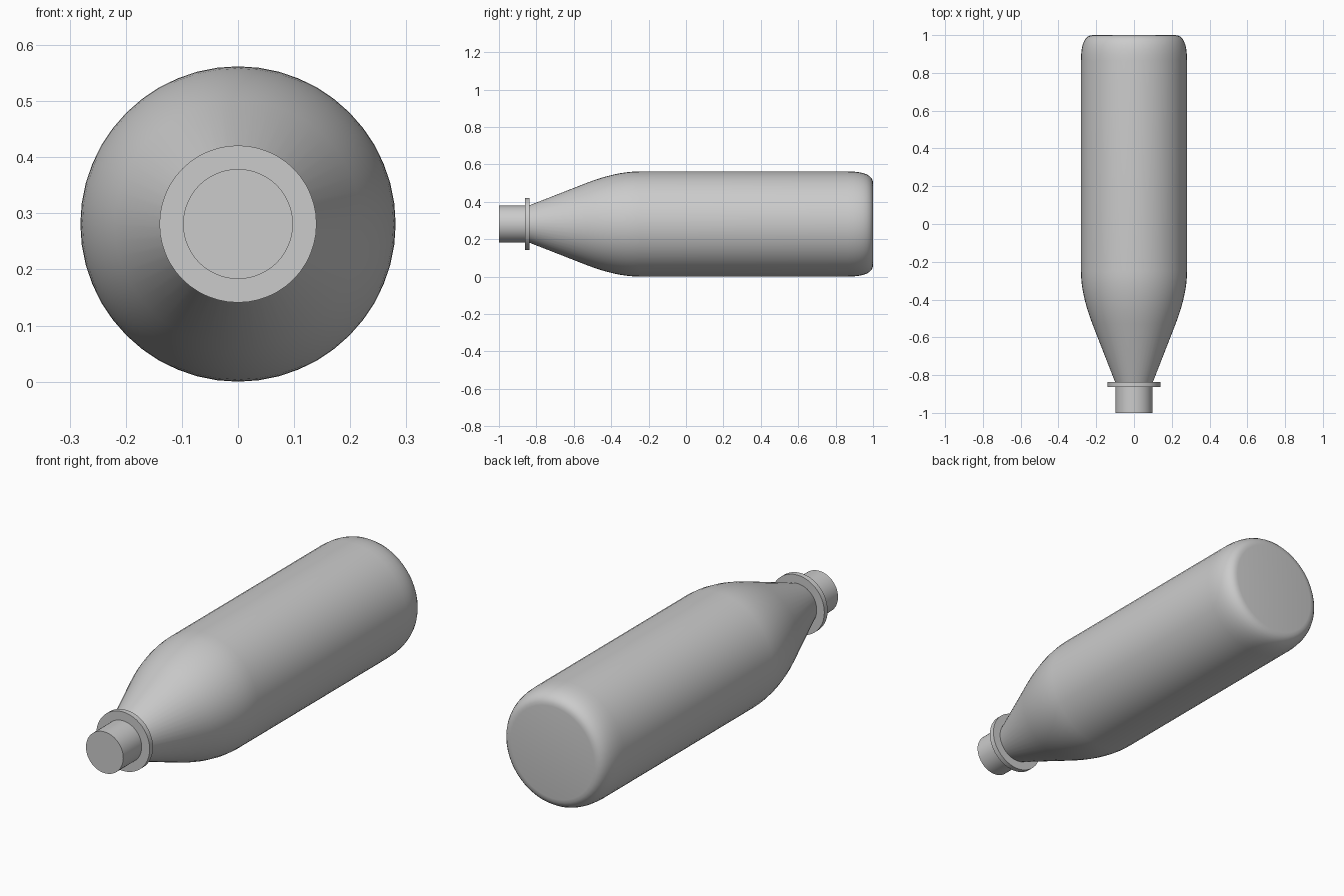
import bpy, bmesh, math

if "Cube" in bpy.data.objects:
    bpy.data.objects.remove(bpy.data.objects["Cube"])

SIDES = 48
R = 0.281  # body radius, also the height of the axis


def curve(a, c, b, n):
    """Points on a quadratic curve from a to b, pulled toward c."""
    return [tuple((1 - t) ** 2 * p + 2 * t * (1 - t) * q + t * t * s
                  for p, q, s in zip(a, c, b))
            for t in (i / n for i in range(n + 1))]


def lathe(name, profile):
    """Spin (y, radius) points around the long axis and cap both ends."""
    bm = bmesh.new()
    rings = []
    for y, r in profile:
        rings.append([bm.verts.new((r * math.sin(a), y, R + r * math.cos(a)))
                      for a in (2 * math.pi * i / SIDES for i in range(SIDES))])
    for lo, hi in zip(rings, rings[1:]):
        for i in range(SIDES):
            j = (i + 1) % SIDES
            bm.faces.new((lo[i], lo[j], hi[j], hi[i]))
    bm.faces.new(rings[0])
    bm.faces.new(rings[-1])
    bmesh.ops.recalc_face_normals(bm, faces=bm.faces)
    mesh = bpy.data.meshes.new(name)
    bm.to_mesh(mesh)
    bm.free()
    obj = bpy.data.objects.new(name, mesh)
    bpy.context.collection.objects.link(obj)
    bpy.ops.object.select_all(action='DESELECT')
    obj.select_set(True)
    bpy.context.view_layer.objects.active = obj
    bpy.ops.object.shade_smooth_by_angle(angle=math.radians(30))
    return obj


# Mouth, collar, cone, shoulder, body and rounded base in one profile
shoulder = curve((-0.53, 0.22), (-0.371, R), (-0.25, R), 8)
base = curve((0.865, R), (1.0, R), (1.0, 0.218), 8)
collar = [(-0.862, 0.098), (-0.862, 0.14), (-0.837, 0.14), (-0.837, 0.1)]
lathe("bottle", [(-1.0, 0.098)] + collar + shoulder + base)
